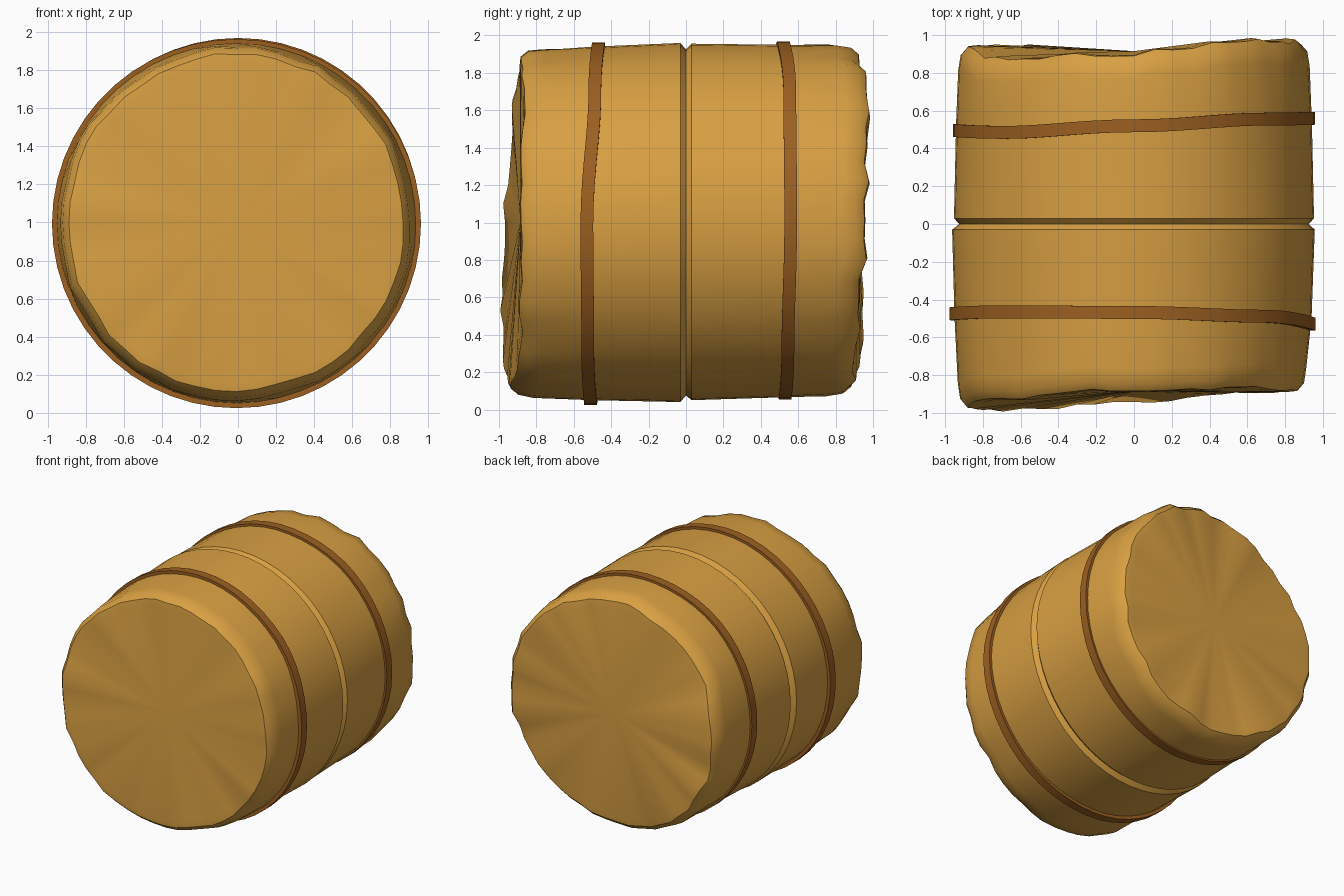
import bpy, bmesh, math, random

if "Cube" in bpy.data.objects:
    bpy.data.objects.remove(bpy.data.objects["Cube"])

random.seed(4)
N = 52
TAU = 2 * math.pi


def material(name, col):
    m = bpy.data.materials.new(name)
    m.diffuse_color = (*col, 1)
    m.use_nodes = True
    m.node_tree.nodes["Principled BSDF"].inputs["Base Color"].default_value = m.diffuse_color
    return m


straw = material("straw", (0.69, 0.35, 0.055))
twine = material("twine", (0.33, 0.115, 0.015))


def around(keys, a):
    """Smooth interpolation of evenly spaced values around the circle."""
    t = (a % TAU) / TAU * len(keys)
    i = int(t) % len(keys)
    f = (1 - math.cos(math.pi * (t - int(t)))) / 2
    return keys[i] * (1 - f) + keys[(i + 1) % len(keys)] * f


def make(name, rings, mat, closed=False, caps=None):
    bm = bmesh.new()
    vs = [[bm.verts.new(p) for p in r] for r in rings]
    pairs = list(zip(vs, vs[1:])) + ([(vs[-1], vs[0])] if closed else [])
    for r, s in pairs:
        n = len(r)
        for i in range(n):
            j = (i + 1) % n
            bm.faces.new((r[i], r[j], s[j], s[i]))
    if caps:
        for ring, c in zip((vs[0], vs[-1]), caps):
            v = bm.verts.new(c)
            for i in range(len(ring)):
                bm.faces.new((ring[i], ring[(i + 1) % len(ring)], v))
    bmesh.ops.recalc_face_normals(bm, faces=bm.faces)
    me = bpy.data.meshes.new(name)
    bm.to_mesh(me)
    bm.free()
    ob = bpy.data.objects.new(name, me)
    bpy.context.collection.objects.link(ob)
    me.materials.append(mat)
    bpy.context.view_layer.objects.active = ob
    ob.select_set(True)
    bpy.ops.object.shade_smooth_by_angle(angle=math.radians(35))
    ob.select_set(False)


# Edge position of each end, every 45 degrees (right, top, left, bottom)
front = [-.885, -.88, -.885, -.93, -.975, -.99, -.955, -.89]
back = [.965, .985, .915, .89, .935, .94, .895, .93]
ang = [TAU * i / N for i in range(N)]
jf = [random.uniform(-.012, .012) for _ in ang]
jb = [random.uniform(-.018, .018) for _ in ang]
jr = [random.uniform(-.012, .008) for _ in ang]


def ring(r, yfun, jit=0, cx=0, cz=1.0):
    out = []
    for i, a in enumerate(ang):
        q = r + jit * jr[i]
        out.append((cx + q * math.cos(a), yfun(i, a), cz + q * math.sin(a)))
    return out


def fy(d):
    return lambda i, a: around(front, a) + jf[i] + d


def by(d):
    return lambda i, a: around(back, a) + jb[i] - d


def at(y):
    return lambda i, a: y


# Straw bale: rounded ragged ends and a notch around the middle
make("straw_bale", [
    ring(.84, fy(.005), 1, -.01), ring(.885, fy(.01), 1, -.01),
    ring(.918, fy(.05), 1, -.01), ring(.93, fy(.13), 1, -.01, .995),
    ring(.945, at(-.50), 0, -.005, .995), ring(.96, at(-.03), 0, -.003),
    ring(.925, at(0)),
    ring(.953, at(.03), 0, 0, 1.003), ring(.942, at(.53), 0, 0, 1.008),
    ring(.938, by(.13), 1, 0, 1.012), ring(.925, by(.05), 1, 0, 1.012),
    ring(.89, by(.01), 1, 0, 1.012), ring(.84, by(.005), 1, 0, 1.012)],
    straw, caps=[(0, -.885, 1), (0, .915, 1.01)])


# Twine bands: flat loops that wander slightly
def band(name, ys, r, cx, cz):
    rings = [ring(q, lambda i, a, d=d: around(ys, a) + d, 0, cx, cz)
             for q, d in ((r - .04, -.034), (r, -.034), (r, .034), (r - .04, .034))]
    make(name, rings, twine, closed=True)


band("front_band", [-.53, -.488, -.468, -.465, -.475, -.49, -.51, -.525], .969, -.008, .994)
band("back_band", [.56, .555, .52, .485, .495, .51, .53, .545], .957, 0, 1.012)
